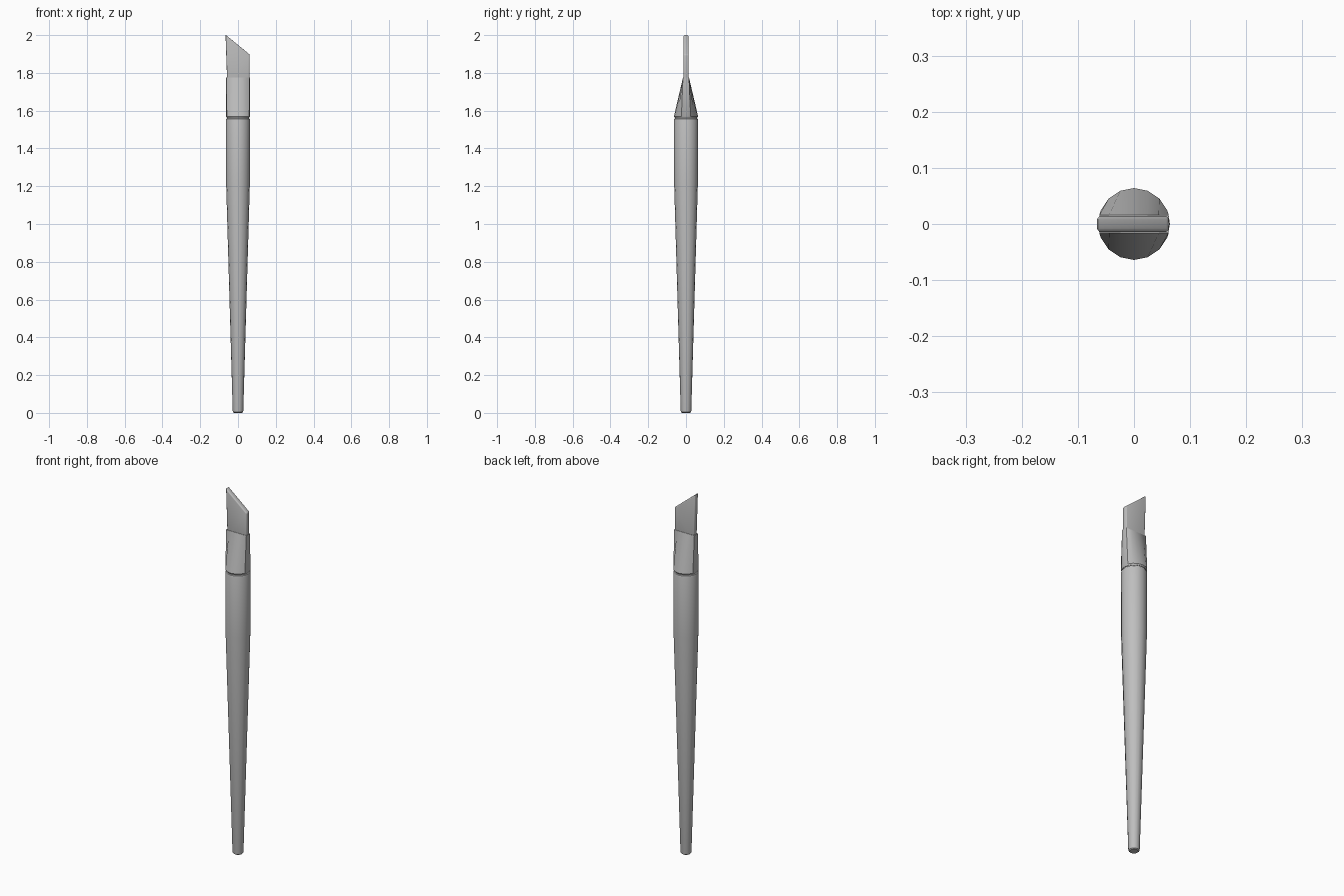
import bpy, bmesh, math

if "Cube" in bpy.data.objects:
    bpy.data.objects.remove(bpy.data.objects["Cube"], do_unlink=True)

SIDES = 16

grey = bpy.data.materials.new("plain grey")
grey.use_nodes = True
grey.diffuse_color = (0.52, 0.52, 0.52, 1)
grey.node_tree.nodes["Principled BSDF"].inputs["Base Color"].default_value = (0.52, 0.52, 0.52, 1)


def circle(radius, z):
    """Round cross-section with a corner on each axis."""
    steps = [2 * math.pi * i / SIDES for i in range(SIDES)]
    return [(radius * math.cos(a), radius * math.sin(a), z) for a in steps]


def flattened(radius, half_depth, z):
    """Circle squeezed to a flat slot, with its short ends kept nearly square."""
    ring = []
    for x, y, _ in circle(radius, z):
        end = abs(x) > 0.9 * radius
        x = math.copysign(radius * 0.98, x) if end and abs(y) > 0.001 else x
        ring.append((x, max(-half_depth, min(half_depth, y)), z))
    return ring


def finish(name, bm, angle=35):
    bmesh.ops.recalc_face_normals(bm, faces=bm.faces)
    mesh = bpy.data.meshes.new(name)
    bm.to_mesh(mesh)
    bm.free()
    mesh.materials.append(grey)
    obj = bpy.data.objects.new(name, mesh)
    bpy.context.collection.objects.link(obj)
    bpy.ops.object.select_all(action="DESELECT")
    obj.select_set(True)
    bpy.context.view_layer.objects.active = obj
    bpy.ops.object.shade_smooth_by_angle(angle=math.radians(angle))
    return obj


def loft(name, rings):
    """Skin a stack of equal rings and cap both ends."""
    bm = bmesh.new()
    rows = [[bm.verts.new(p) for p in ring] for ring in rings]
    for low, high in zip(rows, rows[1:]):
        for i in range(SIDES):
            j = (i + 1) % SIDES
            bm.faces.new((low[i], low[j], high[j], high[i]))
    bm.faces.new(rows[0][::-1])
    bm.faces.new(rows[-1])
    return finish(name, bm)


# Tapered handle with softened ends
handle_profile = [(0.021, 0), (0.026, 0.004), (0.028, 0.012), (0.063, 1.22),
                  (0.064, 1.55), (0.062, 1.557), (0.058, 1.56)]
loft("handle", [circle(r, z) for r, z in handle_profile])

# Narrow neck in the groove between handle and ferrule
loft("neck", [circle(0.058, 1.55), circle(0.058, 1.575)])

# Ferrule pinched from round to flat
loft("ferrule", [circle(0.060, 1.563), circle(0.064, 1.57),
                 flattened(0.063, 0.016, 1.775)])

# Slanted flat bristle tip with rounded edges
outline = [(-0.057, 1.74), (0.060, 1.74), (0.062, 1.895), (-0.066, 2.0)]
bm = bmesh.new()
front = bm.faces.new([bm.verts.new((x, -0.014, z)) for x, z in outline])
extruded = bmesh.ops.extrude_face_region(bm, geom=[front])
back = [v for v in extruded["geom"] if isinstance(v, bmesh.types.BMVert)]
bmesh.ops.translate(bm, verts=back, vec=(0, 0.028, 0))
bmesh.ops.recalc_face_normals(bm, faces=bm.faces)
bmesh.ops.bevel(bm, geom=list(bm.edges), offset=0.006, segments=3,
                profile=0.5, affect="EDGES")
# Restore the full height lost to the rounding
top = max(v.co.z for v in bm.verts)
for v in bm.verts:
    if v.co.z > 1.8:
        v.co.z += 2.0 - top
finish("bristle_tip", bm, 40)
